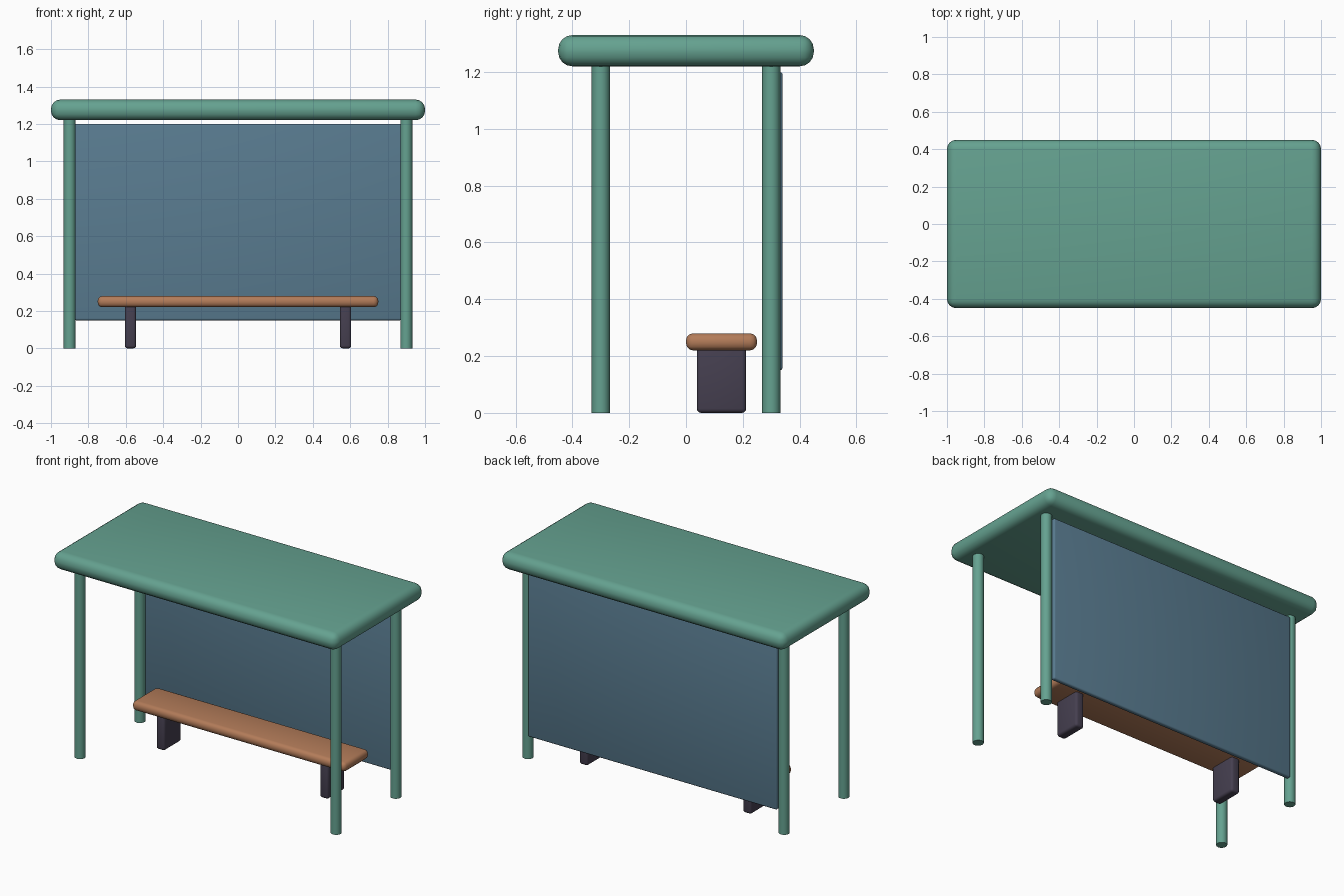
import bpy
import math

if "Cube" in bpy.data.objects:
    bpy.data.objects.remove(bpy.data.objects["Cube"])


def material(name, rgb):
    m = bpy.data.materials.new(name)
    m.diffuse_color = (*rgb, 1)
    m.use_nodes = True
    m.node_tree.nodes["Principled BSDF"].inputs["Base Color"].default_value = m.diffuse_color
    return m


green = material("green_paint", (0.13, 0.36, 0.28))
blue = material("blue_panel", (0.10, 0.20, 0.28))
wood = material("wood", (0.45, 0.20, 0.10))
dark = material("dark_metal", (0.06, 0.05, 0.08))


def finish(ob, name, mat):
    ob.name = name
    ob.data.materials.append(mat)
    bpy.ops.object.shade_smooth_by_angle(angle=math.radians(40))
    return ob


def rounded_box(name, lo, hi, bevel, mat, segments=3):
    """Box between two corners with rounded edges."""
    bpy.ops.mesh.primitive_cube_add(
        size=1, location=[(a + b) / 2 for a, b in zip(lo, hi)])
    ob = bpy.context.object
    ob.scale = [b - a for a, b in zip(lo, hi)]
    bpy.ops.object.transform_apply(location=False, rotation=False, scale=True)
    mod = ob.modifiers.new("rounding", 'BEVEL')
    mod.width = bevel
    mod.segments = segments
    bpy.ops.object.modifier_apply(modifier=mod.name)
    return finish(ob, name, mat)


# Roof slab
rounded_box("roof", (-1, -0.45, 1.22), (1, 0.45, 1.33), 0.05, green, 4)

# Four round posts
POST_TOP = 1.24
for side, x in (("left", -0.9), ("right", 0.9)):
    for end, y in (("front", -0.3), ("back", 0.3)):
        bpy.ops.mesh.primitive_cylinder_add(
            vertices=16, radius=0.032, depth=POST_TOP, location=(x, y, POST_TOP / 2))
        finish(bpy.context.object, f"{end}_{side}_post", green)

# Back panel
rounded_box("back_panel", (-0.875, 0.31, 0.15), (0.875, 0.34, 1.2), 0.01, blue)

# Bench seat and its two supports
rounded_box("bench_seat", (-0.75, 0, 0.22), (0.75, 0.25, 0.28), 0.025, wood)
for side, x in (("left", -0.575), ("right", 0.575)):
    rounded_box(f"{side}_bench_support", (x - 0.03, 0.038, 0),
                (x + 0.03, 0.212, 0.235), 0.015, dark)
